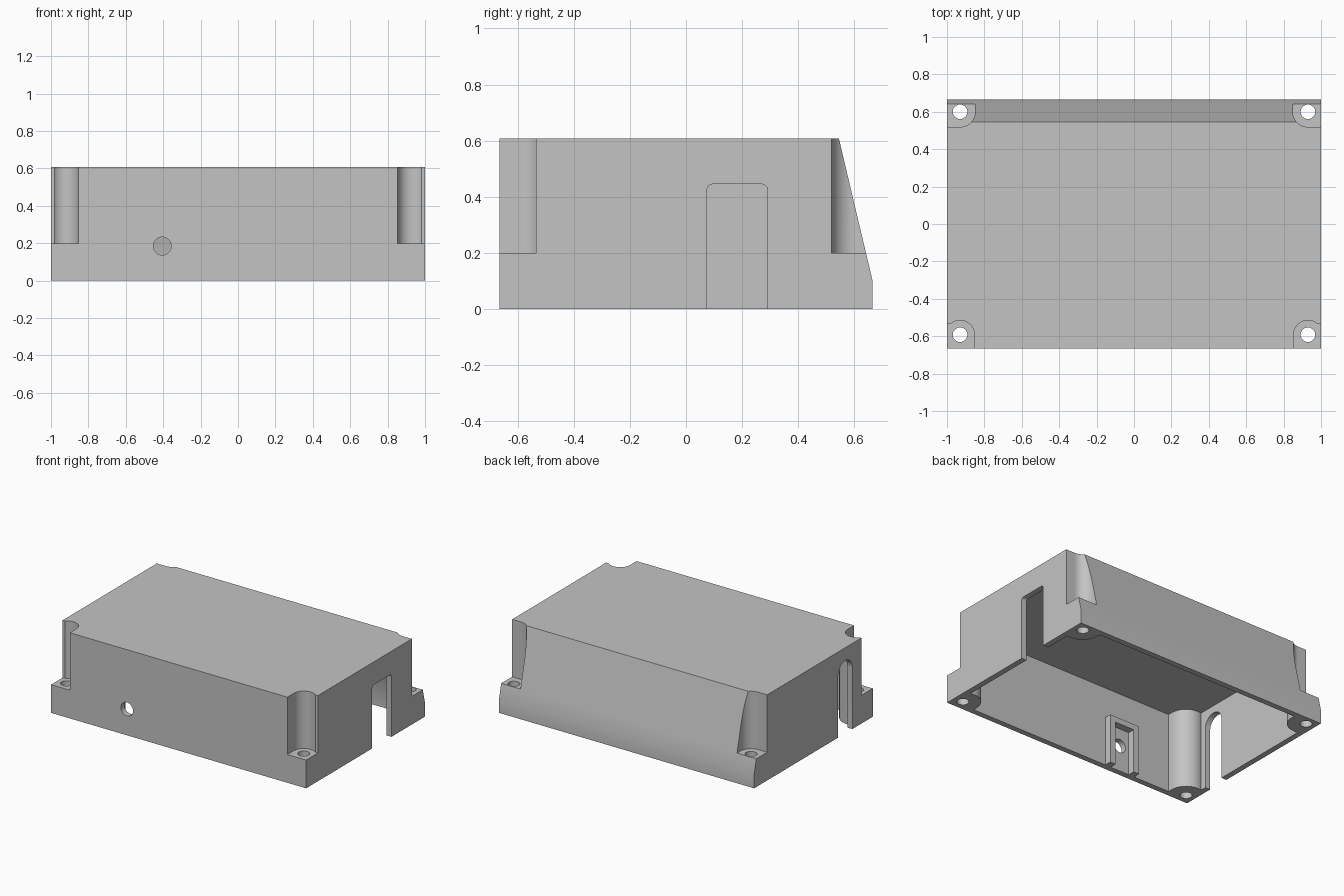
import bpy, bmesh
from math import pi, sin, cos, asin

if "Cube" in bpy.data.objects:
    bpy.data.objects.remove(bpy.data.objects["Cube"])

WALL = 0.04
SIDE, DEPTH, HEIGHT = 1.0, 0.665, 0.607

grey = bpy.data.materials.new("plain grey")
grey.use_nodes = True
colour = (0.55, 0.55, 0.55, 1)
grey.diffuse_color = colour
grey.node_tree.nodes["Principled BSDF"].inputs["Base Color"].default_value = colour


def prism(name, outline, axis, lo, hi):
    """Extrude a 2D outline along an axis from lo to hi."""
    place = {"x": lambda a, b, t: (t, a, b),
             "y": lambda a, b, t: (a, t, b),
             "z": lambda a, b, t: (a, b, t)}[axis]
    bm = bmesh.new()
    base = bm.faces.new([bm.verts.new(place(a, b, lo)) for a, b in outline])
    new = bmesh.ops.extrude_face_region(bm, geom=[base])["geom"]
    shift = place(0, 0, hi - lo)
    bmesh.ops.translate(bm, vec=shift, verts=[v for v in new if isinstance(v, bmesh.types.BMVert)])
    bmesh.ops.recalc_face_normals(bm, faces=bm.faces)
    mesh = bpy.data.meshes.new(name)
    bm.to_mesh(mesh)
    bm.free()
    obj = bpy.data.objects.new(name, mesh)
    bpy.context.collection.objects.link(obj)
    mesh.materials.append(grey)
    return obj


def arc(cx, cy, r, start, end, n):
    return [(cx + r * cos(start + (end - start) * i / n),
             cy + r * sin(start + (end - start) * i / n)) for i in range(n + 1)]


def circle(cx, cy, r, n=32):
    return arc(cx, cy, r, 0, 2 * pi, n)[:-1]


def rect(a0, a1, b0, b1):
    return [(a0, b0), (a1, b0), (a1, b1), (a0, b1)]


def cut(target, *cutters):
    """Subtract the cutters from the target and delete them."""
    for cutter in cutters:
        mod = target.modifiers.new("cut", "BOOLEAN")
        mod.operation, mod.solver, mod.object = "DIFFERENCE", "EXACT", cutter
        bpy.context.view_layer.objects.active = target
        bpy.ops.object.modifier_apply(modifier=mod.name)
        bpy.data.objects.remove(cutter)


# Screw corners: side, front/back, hole y, radius, inner flat distance
corners = [(sx, sy, hole_y, r, flat)
           for sx in (-1, 1)
           for sy, hole_y, r, flat in ((-1, 0.592, 0.077, 0.057), (1, 0.6, 0.081, 0.081))]
HOLE_X = 0.93


def corner_outline(sx, sy, hole_y, r, flat, grow):
    r, flat = r + grow, flat + grow
    local = [(0.3, -flat)] + arc(0, 0, r, asin(-flat / r), -pi, 24) + [(-r, 0.3), (0.3, 0.3)]
    return [(sx * (HOLE_X + u), sy * (hole_y + v)) for u, v in local]


# Outer body with sloping back
body = prism("enclosure_shell",
             [(-DEPTH, 0), (DEPTH, 0), (DEPTH, 0.1), (0.545, HEIGHT), (-DEPTH, HEIGHT)],
             "x", -SIDE, SIDE)

# Hollow inside, leaving the rounded corner bosses
inner = DEPTH - WALL
cavity = prism("cavity",
               [(-inner, -0.1), (inner, -0.1), (inner, 0.1),
                (0.545 - WALL + 0.01, HEIGHT - WALL), (-inner, HEIGHT - WALL)],
               "x", WALL - SIDE, SIDE - WALL)
cut(cavity, *[prism("boss", corner_outline(*c, WALL), "z", -0.3, 0.9) for c in corners])

# Open holder behind the front hole
HOLE_FRONT = -0.405
holder = prism("holder", rect(HOLE_FRONT - 0.12, HOLE_FRONT + 0.12, -0.2, 0.35),
               "y", -inner - 0.1, -inner + 0.05)
cut(holder, prism("holder_recess", rect(HOLE_FRONT - 0.075, HOLE_FRONT + 0.075, -0.3, 0.31),
                  "y", -inner, -inner + 0.2))
cut(cavity, holder)
cut(body, cavity)

# Corner notches and screw holes
cut(body, *[prism("notch", corner_outline(*c, 0), "z", 0.2, 0.9) for c in corners])
cut(body, *[prism("screw_hole", circle(sx * HOLE_X, sy * y, 0.039), "z", -0.2, 0.4)
            for sx, sy, y, r, flat in corners])

# Round front hole
cut(body, prism("front_hole", circle(HOLE_FRONT, 0.185, 0.048), "y", -0.9, -inner + 0.02))

# Cable slots, one square with soft corners and one arched
square_slot = ([(0.075, -0.1), (0.29, -0.1)] + arc(0.27, 0.425, 0.02, 0, pi / 2, 6)
               + arc(0.095, 0.425, 0.02, pi / 2, pi, 6))
arched_slot = [(-0.435, -0.1), (-0.275, -0.1)] + arc(-0.355, 0.435, 0.08, 0, pi, 24)
cut(body, prism("square_slot", square_slot, "x", 0.9, 1.1),
    prism("arched_slot", arched_slot, "x", -1.1, -0.9))

# Smooth the curved walls, keep edges sharp
bpy.ops.object.select_all(action="DESELECT")
body.select_set(True)
bpy.context.view_layer.objects.active = body
bpy.ops.object.shade_smooth_by_angle(angle=pi / 6)
